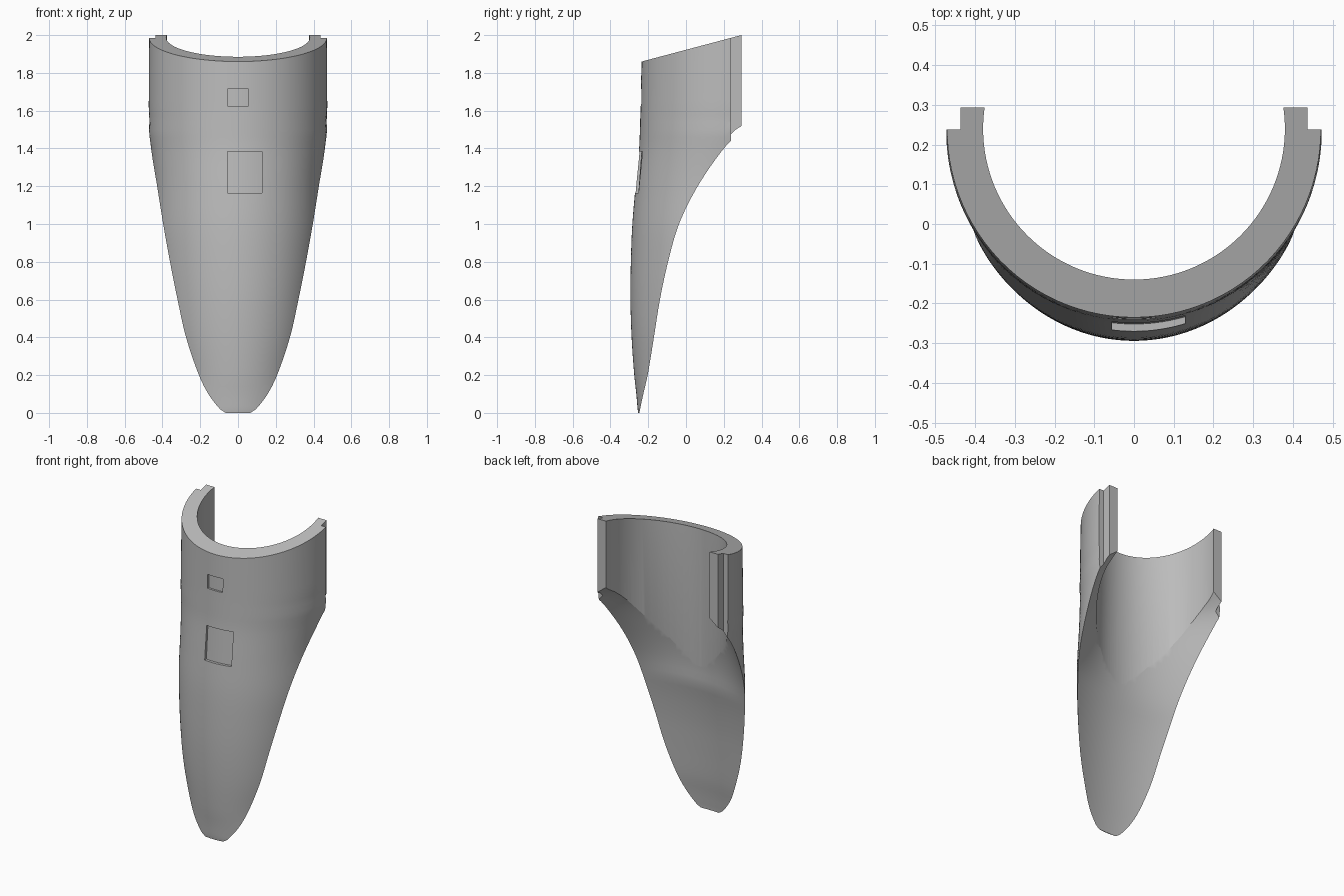
import bpy, bmesh, math
from mathutils import Vector

if "Cube" in bpy.data.objects:
    bpy.data.objects.remove(bpy.data.objects["Cube"], do_unlink=True)

grey = bpy.data.materials.new("plain grey")
grey.use_nodes = True
grey.diffuse_color = (0.5, 0.5, 0.5, 1)
grey.node_tree.nodes["Principled BSDF"].inputs["Base Color"].default_value = (0.5, 0.5, 0.5, 1)

# Profile stations: height, front y, side edge y, half width
STATIONS = [
    (0.0, -0.253, -0.247, 0.065), (0.02, -0.256, -0.243, 0.095),
    (0.1, -0.263, -0.226, 0.157), (0.2, -0.274, -0.203, 0.207),
    (0.4, -0.288, -0.170, 0.275), (0.6, -0.294, -0.138, 0.320),
    (0.8, -0.292, -0.095, 0.360), (1.0, -0.284, -0.037, 0.396),
    (1.2, -0.267, 0.062, 0.428), (1.4, -0.248, 0.200, 0.460),
    (1.5, -0.244, 0.300, 0.466), (1.6, -0.241, 0.420, 0.434),
    (2.1, -0.230, 0.420, 0.434)]
ARC, BACK = 64, 32
BACK_Y = 0.293


def sample(z):
    """Smooth interpolation through the stations."""
    i = max(j for j in range(len(STATIONS) - 1) if STATIONS[j][0] <= z)
    a, b = STATIONS[i], STATIONS[i + 1]
    p, q = STATIONS[max(i - 1, 0)], STATIONS[min(i + 2, len(STATIONS) - 1)]
    h = b[0] - a[0]
    t = (z - a[0]) / h
    out = []
    for c in (1, 2, 3):
        ma = (b[c] - p[c]) / (b[0] - p[0]) * h
        mb = (q[c] - a[c]) / (q[0] - a[0]) * h
        if i >= len(STATIONS) - 3:
            ma = mb = b[c] - a[c]
        out.append((2*t**3 - 3*t**2 + 1) * a[c] + (t**3 - 2*t**2 + t) * ma
                   + (3*t**2 - 2*t**3) * b[c] + (t**3 - t**2) * mb)
    return out


def section(z):
    """Round outer arc closed by a shallow dished back."""
    front, edge, w = sample(z)
    d = edge - front
    r = (w*w + d*d) / (2*d)
    cy = front + r
    end = math.atan2(w, cy - edge)
    pts = []
    for i in range(ARC + 1):
        a = end * (2*i/ARC - 1)
        pts.append((r*math.sin(a), cy - r*math.cos(a), z))
    k = min(0.46 + max(0, z - 0.87) * 1.47, 1.5)
    for i in range(1, BACK):
        x = w * (1 - 2*i/BACK)
        pts.append((x, edge - k*(w*w - x*x), z))
    return pts


def loft(name, rings):
    bm = bmesh.new()
    rows = [[bm.verts.new(p) for p in ring] for ring in rings]
    n = len(rows[0])
    for lo, hi in zip(rows, rows[1:]):
        for i in range(n):
            j = (i + 1) % n
            bm.faces.new((lo[i], lo[j], hi[j], hi[i]))
    bm.faces.new(rows[0][::-1])
    bm.faces.new(rows[-1])
    bmesh.ops.recalc_face_normals(bm, faces=bm.faces)
    return finish(name, bm)


def finish(name, bm):
    mesh = bpy.data.meshes.new(name)
    bm.to_mesh(mesh)
    bm.free()
    mesh.materials.append(grey)
    obj = bpy.data.objects.new(name, mesh)
    bpy.context.collection.objects.link(obj)
    return obj


def trim(obj, point, normal):
    """Slice away everything beyond a plane and cap the cut."""
    bm = bmesh.new()
    bm.from_mesh(obj.data)
    cut = bmesh.ops.bisect_plane(bm, geom=bm.verts[:] + bm.edges[:] + bm.faces[:],
                                 plane_co=point, plane_no=normal, clear_outer=True)
    edges = [e for e in cut["geom_cut"] if isinstance(e, bmesh.types.BMEdge)]
    bmesh.ops.edgeloop_fill(bm, edges=edges)
    bmesh.ops.recalc_face_normals(bm, faces=bm.faces)
    bm.to_mesh(obj.data)
    bm.free()


def subtract(obj, cutter):
    mod = obj.modifiers.new("cut", "BOOLEAN")
    mod.operation, mod.solver, mod.object = "DIFFERENCE", "EXACT", cutter
    bpy.context.view_layer.objects.active = obj
    bpy.ops.object.modifier_apply(modifier=mod.name)
    bpy.data.objects.remove(cutter, do_unlink=True)


def box(name, x0, x1, y0, y1, z0, z1):
    return loft(name, [[(x0, y0, z), (x1, y0, z), (x1, y1, z), (x0, y1, z)] for z in (z0, z1)])


def window(name, x0, x1, z0, z1, floor0, floor1):
    """Cutter whose floor follows the round front."""
    rings = []
    for z, floor in ((z0, floor0), (z1, floor1)):
        xs = [x0 + (x1 - x0) * i / 10 for i in range(11)]
        rings.append([(x0, -0.5, z), (x1, -0.5, z)]
                     + [(x, floor + x*x / 0.9, z) for x in reversed(xs)])
    return loft(name, rings)


# Main body, closer rings near the rounded tip
heights = [0, 0.005, 0.01, 0.02, 0.035, 0.05, 0.07] + [0.1 + 0.04*i for i in range(51)]
shell = loft("leg_shell", [section(min(z, 2.099)) for z in heights])

# Slanted top rim and flat back edges
trim(shell, Vector((0, -0.235, 1.86)), Vector((0, -0.14, 0.528)).normalized())
trim(shell, Vector((0, BACK_Y, 0)), Vector((0, 1, 0)))

# Round hollow
bore = [[(0.38*math.cos(a), 0.24 + 0.38*math.sin(a), z)
         for a in (math.tau * i / 128 for i in range(128))] for z in (-0.5, 2.5)]
subtract(shell, loft("hollow_cutter", bore))

# Stepped back edges on both sides
for side in (-1, 1):
    x0, x1 = sorted((side * 0.437, side * 0.7))
    subtract(shell, box("step_cutter", x0, x1, 0.238, 0.6, 1, 2.5))

# Shallow recesses on the front
subtract(shell, window("small_recess_cutter", -0.055, 0.055, 1.625, 1.715, -0.227, -0.225))
subtract(shell, window("large_recess_cutter", -0.055, 0.128, 1.165, 1.385, -0.252, -0.236))

# Smooth shading with crisp edges
bpy.ops.object.select_all(action="DESELECT")
shell.select_set(True)
bpy.context.view_layer.objects.active = shell
bpy.ops.object.shade_smooth_by_angle(angle=math.radians(25))
